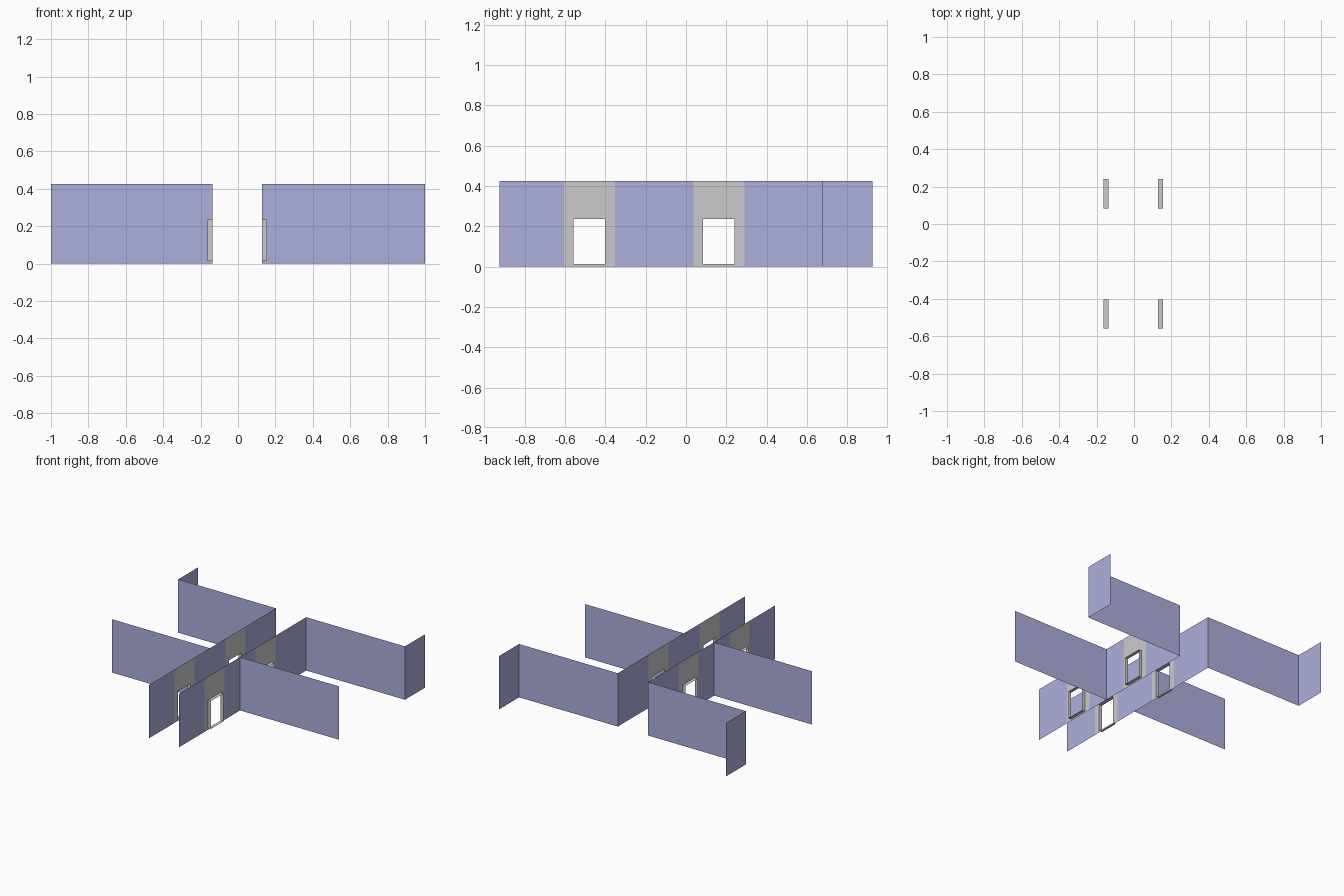
import bpy

if "Cube" in bpy.data.objects:
    bpy.data.objects.remove(bpy.data.objects["Cube"])

H = 0.425            # wall height
Y0, Y1 = -0.925, 0.925
Y_CROSS = -0.158     # middle cross walls
Y_BACK = 0.675       # rear cross walls
DOORS = [(-0.605, -0.353), (0.038, 0.29)]
DOOR_Z0, DOOR_Z1 = 0.013, 0.236
DEPTH = 0.026        # door reveal depth

paint = bpy.data.materials.new("wall_paint")
paint.diffuse_color = (0.42, 0.43, 0.73, 1)
paint.use_nodes = True
paint.node_tree.nodes["Principled BSDF"].inputs["Base Color"].default_value = paint.diffuse_color


def make(name, verts, faces, mat=None):
    me = bpy.data.meshes.new(name)
    me.from_pydata(verts, [], faces)
    if mat:
        me.materials.append(mat)
    ob = bpy.data.objects.new(name, me)
    bpy.context.collection.objects.link(ob)
    return ob


def wall(name, a, b):
    """Thin upright sheet between two plan points."""
    make(name, [(*a, 0), (*b, 0), (*b, H), (*a, H)], [(0, 1, 2, 3)], paint)


def rect(x, ya, yb, za, zb):
    return [(x, ya, za), (x, yb, za), (x, yb, zb), (x, ya, zb)]


RING = [(i, (i + 1) % 4, (i + 1) % 4 + 4, i + 4) for i in range(4)]

for side, s, x in (("left", -1, -0.137), ("right", 1, 0.129)):
    # painted corridor panels between the doors
    stops = [Y0] + [y for d in DOORS for y in d] + [Y_BACK]
    for i in range(0, len(stops), 2):
        wall(f"{side}_corridor_wall_{i // 2 + 1}", (x, stops[i]), (x, stops[i + 1]))

    # cross walls and the short return at the outer end
    wall(f"{side}_middle_cross_wall", (x, Y_CROSS), (s, Y_CROSS))
    wall(f"{side}_rear_cross_wall", (x, Y_BACK), (s, Y_BACK))
    wall(f"{side}_end_wall", (s, Y_BACK), (s, Y1))

    # grey door panels with an opening, and the reveal projecting outward
    for n, (ya, yb) in enumerate(DOORS, 1):
        ha, hb = ya + 0.046, yb - 0.05
        hole = rect(x, ha, hb, DOOR_Z0, DOOR_Z1)
        make(f"{side}_door_panel_{n}", rect(x, ya, yb, 0, H) + hole, RING)
        make(f"{side}_door_reveal_{n}",
             hole + rect(x + s * DEPTH, ha, hb, DOOR_Z0, DOOR_Z1), RING)
